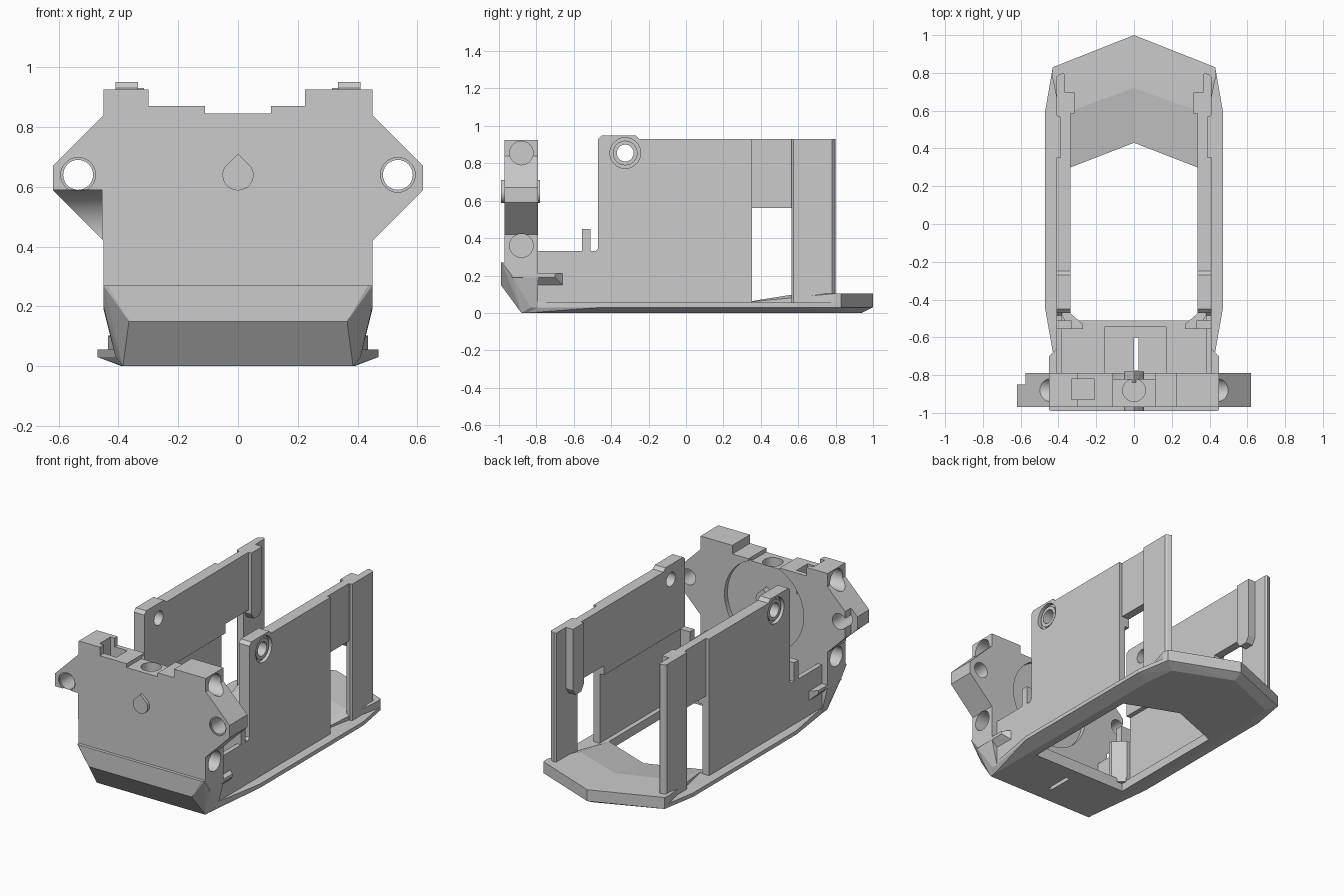
import bpy, bmesh, math
from mathutils import Vector

if "Cube" in bpy.data.objects:
    bpy.data.objects.remove(bpy.data.objects["Cube"])

grey = bpy.data.materials.new("plain grey")
grey.diffuse_color = (0.6, 0.6, 0.6, 1)
grey.use_nodes = True
grey.node_tree.nodes["Principled BSDF"].inputs["Base Color"].default_value = grey.diffuse_color


def finish(name, bm):
    bmesh.ops.recalc_face_normals(bm, faces=bm.faces)
    me = bpy.data.meshes.new(name)
    bm.to_mesh(me)
    bm.free()
    me.materials.append(grey)
    ob = bpy.data.objects.new(name, me)
    bpy.context.collection.objects.link(ob)
    return ob


def place(axis, u, v, w):
    """Plane coordinates u, v and depth w along the axis."""
    return {'X': (w, u, v), 'Y': (u, w, v), 'Z': (u, v, w)}[axis]


def prism(name, axis, poly, a, b):
    bm = bmesh.new()
    f = bm.faces.new([bm.verts.new(place(axis, u, v, a)) for u, v in poly])
    ext = bmesh.ops.extrude_face_region(bm, geom=[f])
    move = Vector(place(axis, 0, 0, b - a))
    bmesh.ops.translate(bm, vec=move, verts=[g for g in ext['geom'] if isinstance(g, bmesh.types.BMVert)])
    return finish(name, bm)


def box(name, x0, x1, y0, y1, z0, z1):
    return prism(name, 'Z', [(x0, y0), (x1, y0), (x1, y1), (x0, y1)], z0, z1)


def disc(name, axis, u, v, r, a, b, n=40):
    poly = [(u + r * math.cos(2 * math.pi * i / n), v + r * math.sin(2 * math.pi * i / n)) for i in range(n)]
    return prism(name, axis, poly, a, b)


def hull(name, pts):
    bm = bmesh.new()
    for p in pts:
        bm.verts.new(p)
    r = bmesh.ops.convex_hull(bm, input=bm.verts)
    junk = [v for v in bm.verts if not v.link_faces]
    bmesh.ops.delete(bm, geom=junk, context='VERTS')
    bmesh.ops.dissolve_limit(bm, angle_limit=0.01, verts=bm.verts, edges=bm.edges)
    return finish(name, bm)


def both(pts):
    return [(s * x, y, z) for x, y, z in pts for s in (1, -1)]


def cut(ob, *cutters):
    bpy.context.view_layer.objects.active = ob
    for c in cutters:
        m = ob.modifiers.new("cut", 'BOOLEAN')
        m.operation, m.solver, m.object = 'DIFFERENCE', 'EXACT', c
        bpy.ops.object.modifier_apply(modifier=m.name)
        bpy.data.objects.remove(c)


def smooth(ob):
    bpy.ops.object.select_all(action='DESELECT')
    ob.select_set(True)
    bpy.context.view_layer.objects.active = ob
    bpy.ops.object.shade_smooth_by_angle(angle=math.radians(25))


# Base plate with chamfered underside and long opening
rim = [(0, 1), (.43, .83), (.47, .6), (.47, -.45), (.41, -.79)]
low = [(0, .94), (.365, .79), (.39, .6), (.39, -.45), (.385, -.85)]
base = hull("base_plate", both([(x, y, z) for x, y in rim for z in (.03, .055)]
                               + [(x, y, 0) for x, y in low]))
cut(base,
    prism("opening", 'Z', [(-.335, -.51), (.335, -.51), (.335, .3), (0, .43), (-.335, .3)], -.1, .3),
    box("slot", 0, .025, -.775, -.6, -.1, .3))

# Raised rear deck sloping down toward the opening
for s, side in ((1, "right"), (-1, "left")):
    hull("rear_deck_" + side, [(s * x, y, z) for x, y, z in (
        (0, .43, .04), (0, .43, .055), (0, .72, .103), (0, 1, .103), (0, 1, .04),
        (.43, .83, .103), (.43, .83, .04), (.435, .79, .103), (.435, .79, .04),
        (.335, .6, .103), (.335, .3, .055), (.335, .3, .04))])

# Low pads on the front floor
for x0, x1 in ((-.41, -.155), (.17, .41)):
    box("floor_pad", x0, x1, -.8, -.51, .05, .075)
box("floor_lip", -.155, .17, -.545, -.51, .05, .075)

for s, side in ((1, "right"), (-1, "left")):
    # Side wall with raised, chamfered front corner
    wall = prism("side_wall_" + side, 'X',
                 [(-.8, .03), (.352, .03), (.352, .93), (-.25, .93), (-.27, .95), (-.45, .95),
                  (-.47, .93), (-.47, .345), (-.485, .33), (-.8, .33)], s * .335, s * .41)
    cut(wall,
        box("inner_relief", s * .3, s * .365, -.47, .4, .056, .5),
        box("front_relief", s * .3, s * .38, -.9, -.47, .076, .6),
        disc("bolt_recess", 'X', -.325, .855, .082, s * .385, s * .45),
        disc("bolt_hole", 'X', -.325, .855, .045, s * .2, s * .6))
    smooth(wall)
    ring = disc("bolt_ring_" + side, 'X', -.325, .855, .066, s * .37, s * .4)
    cut(ring, disc("ring_hole", 'X', -.325, .855, .045, s * .2, s * .6))
    smooth(ring)

    # Thin web above the window, rear post and inner guide rail
    box("window_web_" + side, s * .335, s * .388, .34, .6, .56, .93)
    prism("rear_post_" + side, 'Z',
          [(s * x, y) for x, y in ((.365, .575), (.4, .565), (.41, .575), (.41, .78),
                                   (.4, .79), (.375, .8), (.365, .79))], .03, .93)
    prism("guide_rail_" + side, 'X', [(.585, .54), (.61, .5), (.67, .5), (.695, .54), (.695, .93), (.585, .93)],
          s * .315, s * .38)

    # Upright stop tab and its slanted brace
    box("stop_tab_" + side, s * .33, s * .41, -.555, -.51, .05, .45)
    prism("tab_brace_" + side, 'Z',
          [(s * x, y) for x, y in ((.27, -.555), (.34, -.555), (.39, -.47), (.34, -.47), (.27, -.53))], .05, .33)

    # Wedge flange beside the chin
    hull("side_flange_" + side, [(s * x, y, z) for x, y, z in (
        (.38, -.93, .21), (.38, -.66, .21), (.45, -.93, .21), (.45, -.70, .21), (.41, -.66, .21),
        (.45, -.93, .19), (.45, -.70, .19), (.41, -.90, .15), (.41, -.66, .15), (.38, -.66, .15),
        (.38, -.9, .15))])

# Sloping chin below the head block
hull("chin", both([(.45, -.985, .27), (.435, -.99, .27), (.45, -.79, .27), (.45, -.93, .2),
                   (.45, -.79, .19), (.365, -.99, .15), (.41, -.9, .15), (.41, -.79, .15),
                   (.41, -.83, .03), (.385, -.88, 0), (.385, -.79, 0), (.41, -.79, .03)]))

# Head block with pointed ears and stepped top
half = [(.45, .26), (.45, .42), (.62, .59), (.62, .67), (.45, .84), (.45, .925)]
top = [(.225, .925), (.225, .87), (.11, .87), (.11, .845), (-.11, .845), (-.11, .87), (-.30, .87), (-.30, .925)]
head = prism("head_block", 'Y', half + top + [(-x, z) for x, z in reversed(half)], -.97, -.79)
cutters = [disc("ear_relief", 'X', -.97, .44, .15, -.8, -.455, 64),
           disc("back_recess", 'Y', 0, .6, .28, -.82, -.7, 64),
           disc("top_hole", 'Z', 0, -.88, .06, .7, 1.1),
           box("top_pocket", -.33, -.21, -.93, -.82, .72, 1.1),
           box("ear_corner", -.7, -.575, -.85, -.7, .5, .8)]
for s in (1, -1):
    cutters += [disc("ear_hole", 'Y', s * .535, .64, .05, -1.1, -.6),
                disc("ear_countersink", 'Y', s * .535, .64, .058, -1.1, -.962)]
    cutters += [disc("side_hole", 'X', -.88, z, .063, s * .36, s * .7) for z in (.855, .36)]
cut(head, *cutters)
smooth(head)

# Teardrop stud on the face and small pin behind it
arc = [math.radians(a) for a in range(150, 391, 10)]
drop = [(.052 * math.cos(a), .64 + .052 * math.sin(a)) for a in arc] + [(0, .71)]
smooth(prism("teardrop_stud", 'Y', drop, -.99, -.96))
smooth(prism("back_pin", 'Y', drop, -.84, -.78))
